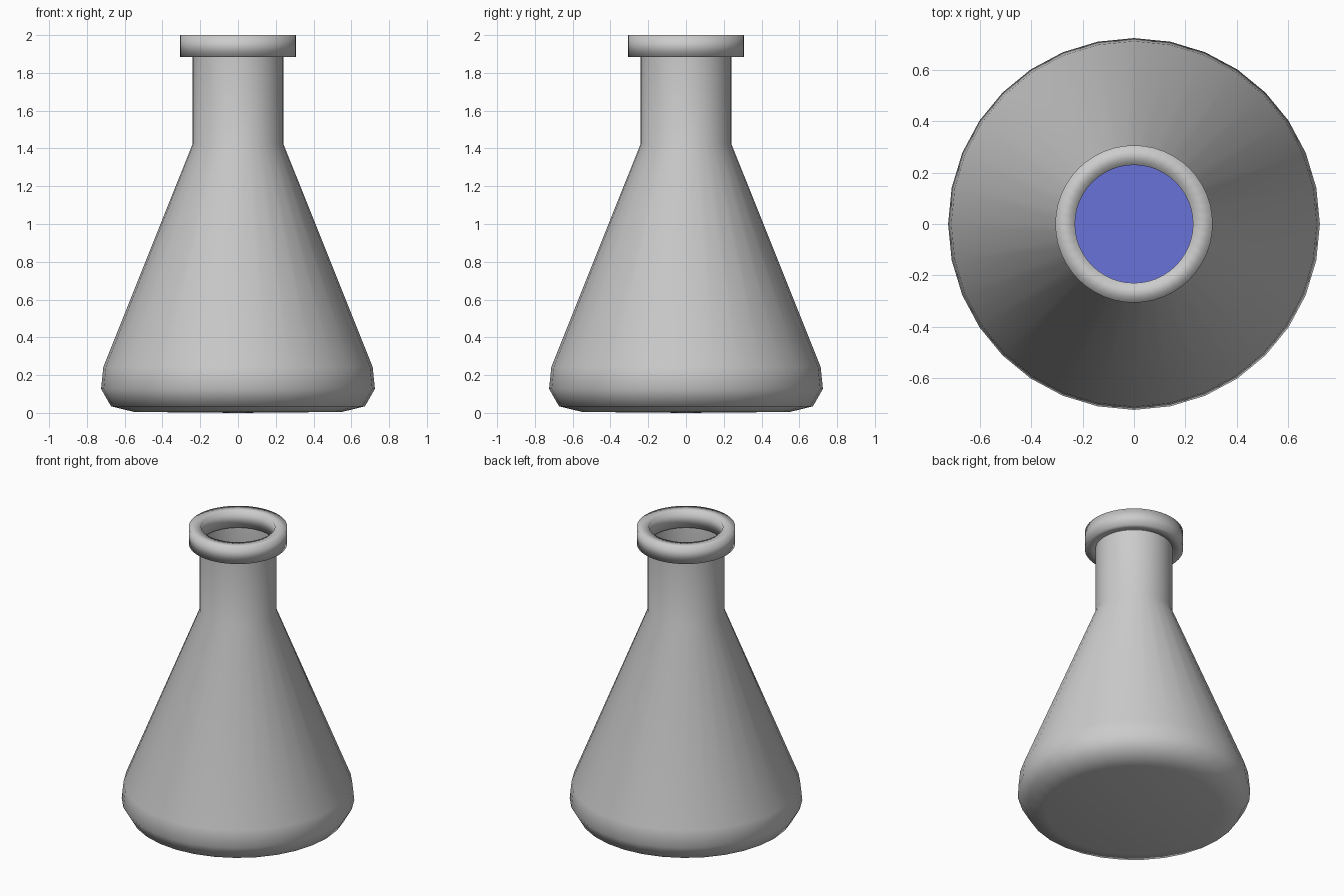
import bpy, bmesh
from math import radians

cube = bpy.data.objects.get("Cube")
if cube:
    bpy.data.objects.remove(cube, do_unlink=True)


def make_material(name, rgb):
    mat = bpy.data.materials.new(name)
    mat.use_nodes = True
    color = (*rgb, 1)
    mat.diffuse_color = color
    mat.node_tree.nodes["Principled BSDF"].inputs["Base Color"].default_value = color
    return mat


def lathe(name, profile, mat, closed=False, segments=32):
    """Spin (radius, height) points around z; points on the axis are merged."""
    bm = bmesh.new()
    verts = [bm.verts.new((r, 0, z)) for r, z in profile]
    edges = [bm.edges.new(pair) for pair in zip(verts, verts[1:])]
    if closed:
        edges.append(bm.edges.new((verts[-1], verts[0])))
    bmesh.ops.spin(bm, geom=verts + edges, cent=(0, 0, 0), axis=(0, 0, 1),
                   angle=radians(360), steps=segments, use_duplicate=False)
    bmesh.ops.remove_doubles(bm, verts=bm.verts, dist=0.0005)
    bmesh.ops.recalc_face_normals(bm, faces=bm.faces)
    # An open vessel can be oriented inside out: its lowest face must look down
    lowest = min(bm.faces, key=lambda f: f.calc_center_median().z)
    if lowest.normal.z > 0:
        bmesh.ops.reverse_faces(bm, faces=bm.faces)
    mesh = bpy.data.meshes.new(name)
    bm.to_mesh(mesh)
    bm.free()
    mesh.materials.append(mat)
    obj = bpy.data.objects.new(name, mesh)
    bpy.context.collection.objects.link(obj)
    return obj


def shade(obj, angle=None):
    bpy.ops.object.select_all(action="DESELECT")
    obj.select_set(True)
    bpy.context.view_layer.objects.active = obj
    if angle is None:
        bpy.ops.object.shade_smooth()
    else:
        bpy.ops.object.shade_smooth_by_angle(angle=radians(angle))


glass = make_material("grey glass", (0.6, 0.6, 0.6))
blue = make_material("blue liquid", (0.14, 0.17, 0.7))

# Conical body with rounded foot and straight neck
body = [(0, 0), (0.55, 0.005), (0.672, 0.035), (0.725, 0.127), (0.713, 0.243),
        (0.24, 1.425), (0.24, 1.9)]
shade(lathe("flask_body", body, glass))

# Thick lip around the mouth
lip = [(0.23, 1.885), (0.307, 1.885), (0.307, 2.0), (0.23, 2.0)]
shade(lathe("mouth_lip", lip, glass, closed=True, segments=48))

# Liquid filling the lower part of the body
liquid = [(0, 0.02), (0.54, 0.025), (0.655, 0.055), (0.705, 0.13), (0.693, 0.243),
          (0.51, 0.7), (0, 0.7)]
shade(lathe("liquid", liquid, blue), 30)
